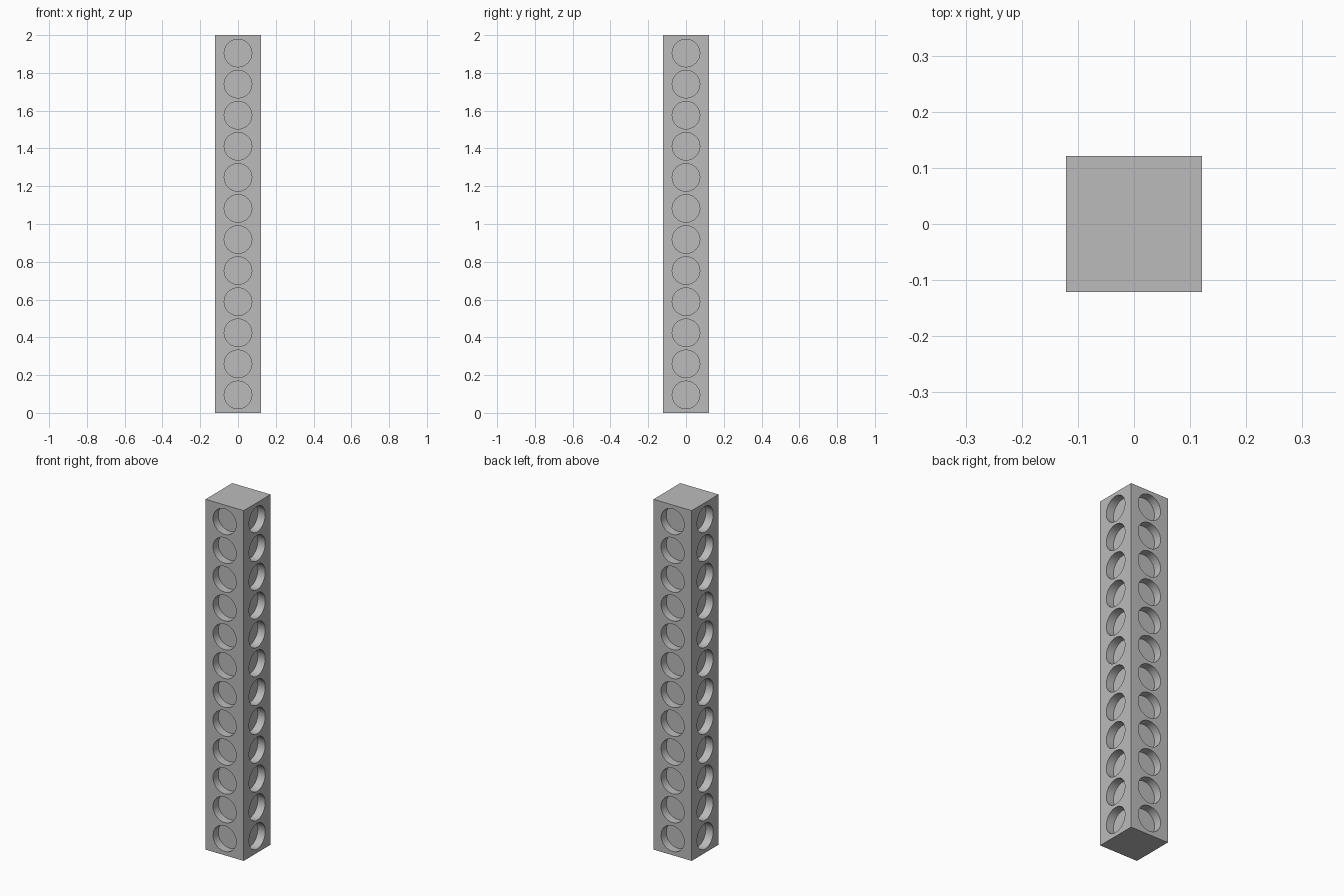
import bpy
import bmesh
import math
from mathutils import Matrix, Vector

HALF = 0.121      # half the width of the square post
HEIGHT = 2.0
RADIUS = 0.073    # round pockets
DEPTH = 0.047
COUNT = 12
FIRST = 0.095     # height of the lowest pocket centre

cube = bpy.data.objects.get("Cube")
if cube:
    bpy.data.objects.remove(cube, do_unlink=True)

# Single grey finish
grey = bpy.data.materials.new("mid_grey")
grey.use_nodes = True
colour = (0.5, 0.5, 0.5, 1.0)
grey.diffuse_color = colour
grey.node_tree.nodes["Principled BSDF"].inputs["Base Color"].default_value = colour


def add_object(name, bm):
    mesh = bpy.data.meshes.new(name)
    bm.to_mesh(mesh)
    bm.free()
    mesh.materials.append(grey)
    obj = bpy.data.objects.new(name, mesh)
    bpy.context.collection.objects.link(obj)
    return obj


# Square post
bm = bmesh.new()
size = Matrix.Diagonal((HALF * 2, HALF * 2, HEIGHT, 1))
bmesh.ops.create_cube(bm, size=1, matrix=Matrix.Translation((0, 0, HEIGHT / 2)) @ size)
post = add_object("perforated_post", bm)

# Blind pocket cutters: one column on each of the four sides
bm = bmesh.new()
pitch = (HEIGHT - 2 * FIRST) / (COUNT - 1)
for side in range(4):
    turn = Matrix.Rotation(side * math.pi / 2, 4, "Z")
    for i in range(COUNT):
        centre = Vector((HALF, 0, FIRST + i * pitch))
        place = turn @ Matrix.Translation(centre) @ Matrix.Rotation(math.pi / 2, 4, "Y")
        bmesh.ops.create_cone(bm, cap_ends=True, segments=64, radius1=RADIUS,
                              radius2=RADIUS, depth=DEPTH * 2, matrix=place)
cutter = add_object("pocket_cutter", bm)

# Cut the pockets, then drop the helper
cut = post.modifiers.new("pockets", "BOOLEAN")
cut.operation = "DIFFERENCE"
cut.solver = "EXACT"
cut.object = cutter
bpy.ops.object.select_all(action="DESELECT")
post.select_set(True)
bpy.context.view_layer.objects.active = post
bpy.ops.object.modifier_apply(modifier=cut.name)
bpy.data.objects.remove(cutter, do_unlink=True)

# Smooth pocket walls, sharp rims
bpy.ops.object.shade_smooth_by_angle(angle=math.radians(30))
